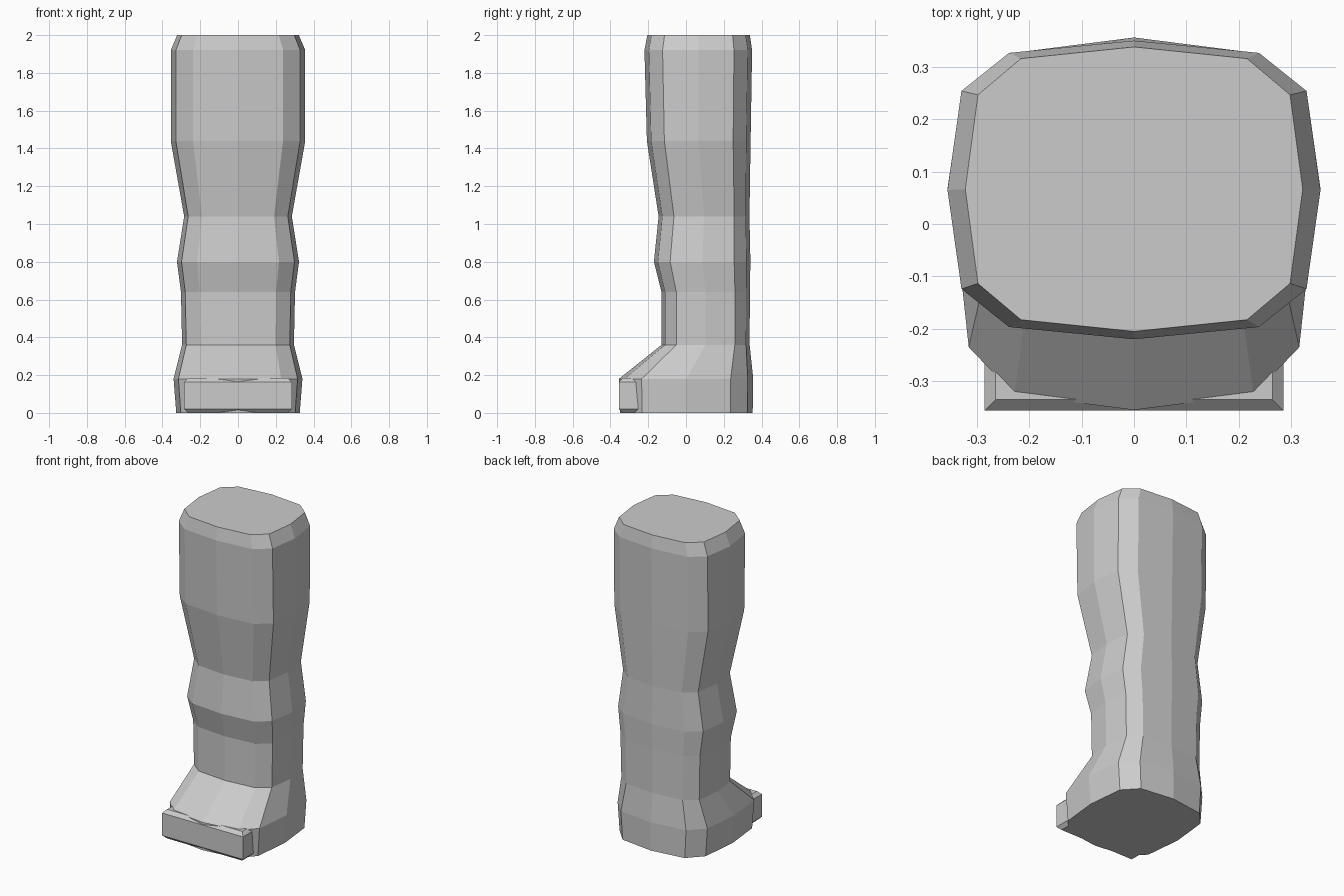
import bpy, bmesh

if "Cube" in bpy.data.objects:
    bpy.data.objects.remove(bpy.data.objects["Cube"])


def loft(name, rings):
    """Skin a stack of closed rings and cap both ends."""
    bm = bmesh.new()
    loops = [[bm.verts.new(p) for p in ring] for ring in rings]
    n = len(loops[0])
    for a, b in zip(loops, loops[1:]):
        for i in range(n):
            j = (i + 1) % n
            bm.faces.new((a[i], a[j], b[j], b[i]))
    bm.faces.new(loops[0][::-1])
    bm.faces.new(loops[-1])
    bmesh.ops.recalc_face_normals(bm, faces=bm.faces)
    mesh = bpy.data.meshes.new(name)
    bm.to_mesh(mesh)
    bm.free()
    obj = bpy.data.objects.new(name, mesh)
    bpy.context.collection.objects.link(obj)
    return obj


# Twelve-sided rounded-square section, built from one quarter
q = [(1, 0), (0.925, 0.663), (0.67, 0.918), (0, 1)]
half = q + [(-x, y) for x, y in q[-2::-1]]
section = half + [(x, -y) for x, y in half[-2:0:-1]]


def leg_ring(z, half_width, front, back):
    c, d = (front + back) / 2, (back - front) / 2
    return [(x * half_width, c + y * d, z) for x, y in section]


# Leg with boot: z, half width, front y, back y
levels = [
    (0.00, 0.327, -0.350, 0.353),
    (0.18, 0.341, -0.355, 0.356),
    (0.36, 0.296, -0.130, 0.337),
    (0.64, 0.302, -0.130, 0.338),
    (0.80, 0.323, -0.170, 0.341),
    (1.04, 0.285, -0.145, 0.336),
    (1.44, 0.356, -0.207, 0.342),
    (1.92, 0.356, -0.220, 0.350),
    (2.00, 0.322, -0.205, 0.338),
]
loft("leg", [leg_ring(*v) for v in levels])


# Toe cap: block with chamfered top and bottom rims
def toe_ring(z, inset):
    x, f, b = 0.285 - inset, -0.356 + inset, -0.22 - inset
    return [(-x, f, z), (x, f, z), (x, b, z), (-x, b, z)]


loft("toe_cap", [toe_ring(0.0, 0.021), toe_ring(0.021, 0),
                 toe_ring(0.164, 0), toe_ring(0.185, 0.021)])
